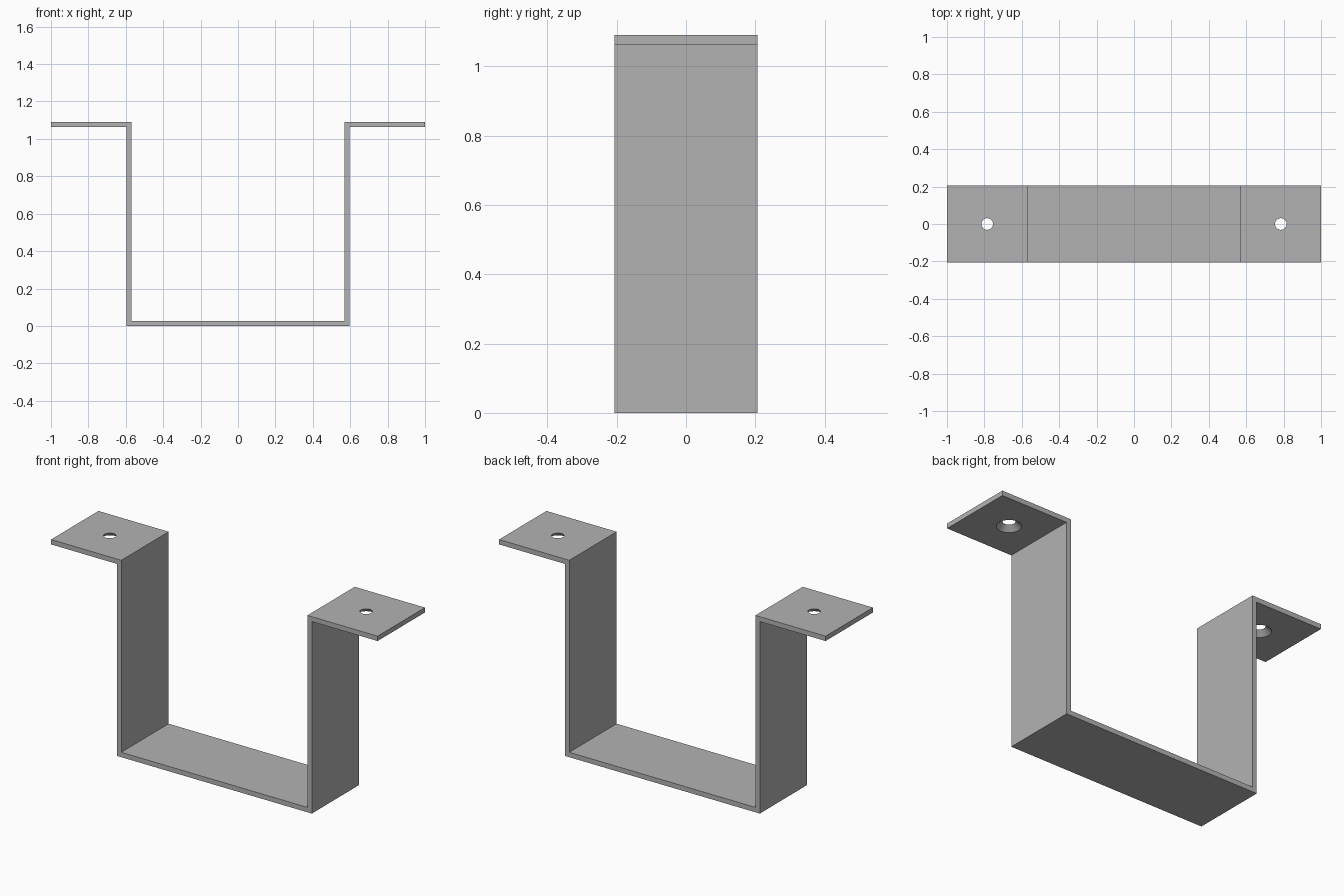
import bpy
import bmesh

if "Cube" in bpy.data.objects:
    bpy.data.objects.remove(bpy.data.objects["Cube"], do_unlink=True)

HALF_DEPTH = 0.207
THICK = 0.027
TOP = 1.09
LEG = 0.597          # outer face of each leg
HOLE_X = 0.785
HOLE_TOP, HOLE_BOTTOM = 0.031, 0.061

# Plain steel colour
steel = bpy.data.materials.new("steel_grey")
steel.use_nodes = True
colour = (0.45, 0.45, 0.45, 1)
steel.diffuse_color = colour
steel.node_tree.nodes["Principled BSDF"].inputs["Base Color"].default_value = colour


def add_object(name, bm):
    bmesh.ops.recalc_face_normals(bm, faces=bm.faces)
    mesh = bpy.data.meshes.new(name)
    bm.to_mesh(mesh)
    bm.free()
    mesh.materials.append(steel)
    obj = bpy.data.objects.new(name, mesh)
    bpy.context.collection.objects.link(obj)
    return obj


# Bent strip: half of the profile, mirrored, then extruded through the depth
inner = LEG - THICK
upper = [(inner, THICK), (inner, TOP), (1, TOP)]
lower = [(1, TOP - THICK), (LEG, TOP - THICK), (LEG, 0)]
half = upper + lower
profile = half + [(-x, z) for x, z in reversed(half)]
bm = bmesh.new()
face = bm.faces.new([bm.verts.new((x, -HALF_DEPTH, z)) for x, z in profile])
side = bmesh.ops.extrude_face_region(bm, geom=[face], use_keep_orig=True)
moved = [v for v in side["geom"] if isinstance(v, bmesh.types.BMVert)]
bmesh.ops.translate(bm, verts=moved, vec=(0, 2 * HALF_DEPTH, 0))
bracket = add_object("bracket", bm)

# Countersunk screw holes, wider on the underside of each flange
slope = (HOLE_BOTTOM - HOLE_TOP) / THICK
extra = 0.01
for label, sign in (("left", 1), ("right", -1)):
    bm = bmesh.new()
    bmesh.ops.create_cone(bm, cap_ends=True, segments=48,
                          radius1=HOLE_BOTTOM + slope * extra,
                          radius2=HOLE_TOP - slope * extra,
                          depth=THICK + 2 * extra)
    bmesh.ops.translate(bm, verts=bm.verts,
                        vec=(sign * HOLE_X, 0, TOP - THICK / 2))
    cutter = add_object(label + "_hole_cutter", bm)
    cutter.hide_render = True
    cutter.hide_set(True)
    cut = bracket.modifiers.new(label + "_screw_hole", "BOOLEAN")
    cut.operation = "DIFFERENCE"
    cut.solver = "EXACT"
    cut.object = cutter

# Smooth hole walls, crisp bends
bpy.ops.object.select_all(action="DESELECT")
bracket.select_set(True)
bpy.context.view_layer.objects.active = bracket
for mod in list(bracket.modifiers):
    cutter = mod.object
    bpy.ops.object.modifier_apply(modifier=mod.name)
    bpy.data.objects.remove(cutter, do_unlink=True)
bpy.ops.object.shade_smooth_by_angle(angle=0.5)
